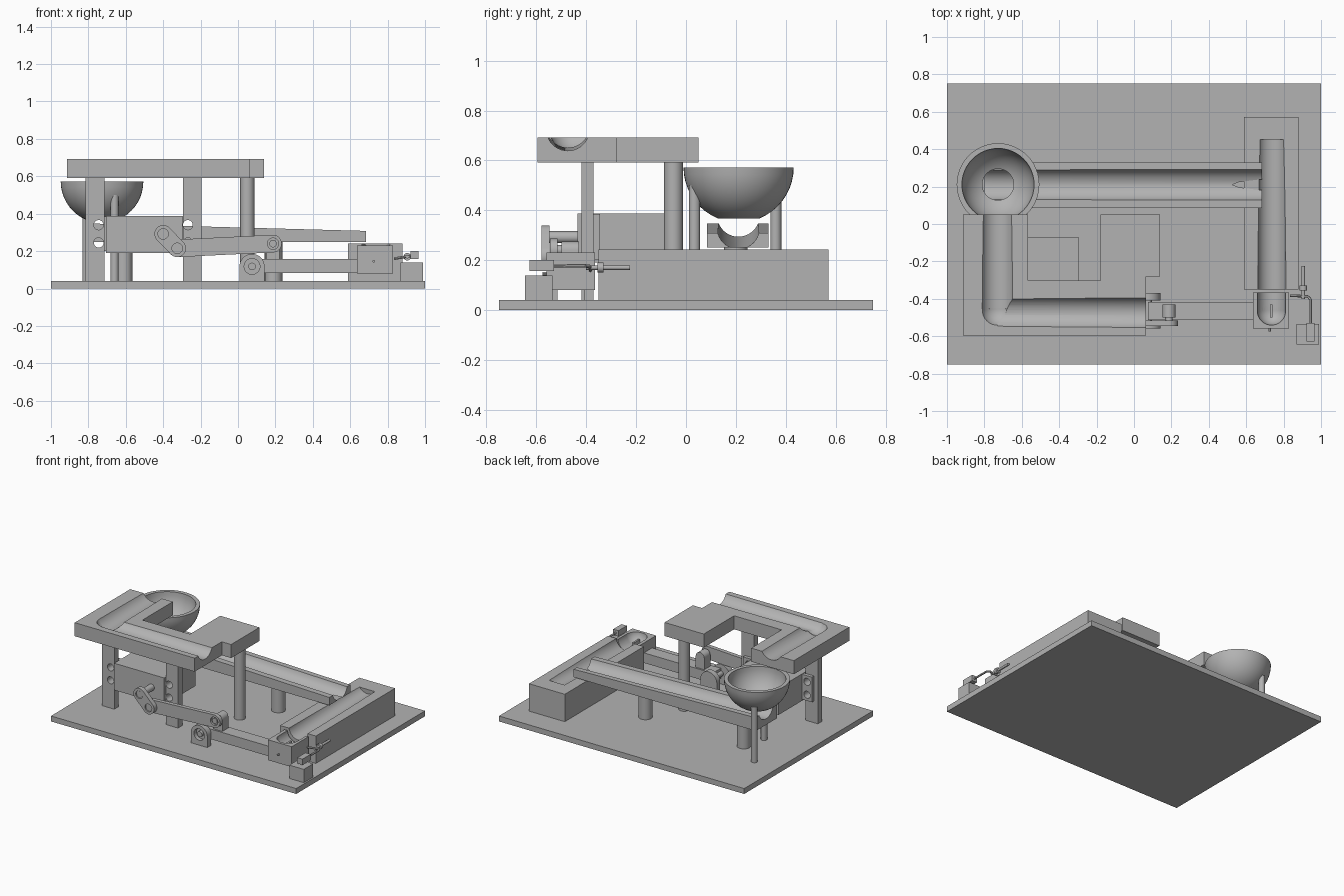
import bpy, bmesh, math
from mathutils import Vector, Matrix

if "Cube" in bpy.data.objects:
    bpy.data.objects.remove(bpy.data.objects["Cube"])

grey = bpy.data.materials.new("plain grey")
grey.diffuse_color = (0.45, 0.45, 0.45, 1)
grey.use_nodes = True
grey.node_tree.nodes["Principled BSDF"].inputs["Base Color"].default_value = grey.diffuse_color


def finish(name, bm):
    bmesh.ops.recalc_face_normals(bm, faces=bm.faces)
    me = bpy.data.meshes.new(name)
    bm.to_mesh(me)
    bm.free()
    me.materials.append(grey)
    ob = bpy.data.objects.new(name, me)
    bpy.context.collection.objects.link(ob)
    return ob


def box(name, x0, x1, y0, y1, z0, z1):
    bm = bmesh.new()
    bmesh.ops.create_cube(bm, size=1)
    for v in bm.verts:
        v.co = ((x0 + x1) / 2 + v.co.x * (x1 - x0), (y0 + y1) / 2 + v.co.y * (y1 - y0),
                (z0 + z1) / 2 + v.co.z * (z1 - z0))
    return finish(name, bm)


def rod(name, a, b, r, seg=40):
    a, b = Vector(a), Vector(b)
    d = b - a
    bm = bmesh.new()
    bmesh.ops.create_cone(bm, cap_ends=True, segments=seg, radius1=r, radius2=r, depth=d.length,
                          matrix=Matrix.Translation((a + b) / 2) @ d.to_track_quat('Z', 'Y').to_matrix().to_4x4())
    return finish(name, bm)


def ball(name, c, r):
    bm = bmesh.new()
    bmesh.ops.create_uvsphere(bm, u_segments=48, v_segments=24, radius=r, matrix=Matrix.Translation(c))
    return finish(name, bm)


def prism(name, pts, lo, hi, axis):
    """Extrude an outline: axis 'z' takes (x, y) points, axis 'y' takes (x, z) points."""
    put = (lambda p, h: (p[0], p[1], h)) if axis == 'z' else (lambda p, h: (p[0], h, p[1]))
    bm = bmesh.new()
    f = bm.faces.new([bm.verts.new(put(p, lo)) for p in pts])
    ext = bmesh.ops.extrude_face_region(bm, geom=[f])['geom']
    shift = Vector(put((0, 0), hi - lo))
    bmesh.ops.translate(bm, vec=shift, verts=[g for g in ext if isinstance(g, bmesh.types.BMVert)])
    return finish(name, bm)


def link_bar(name, a, b, ra, rb, y0, y1):
    """Flat bar with round ends between two pivots in the xz plane."""
    t = math.atan2(b[1] - a[1], b[0] - a[0])
    pts = []
    for c, r, s in ((a, ra, t + math.pi / 2), (b, rb, t - math.pi / 2)):
        pts += [(c[0] + r * math.cos(s + math.pi * i / 16), c[1] + r * math.sin(s + math.pi * i / 16))
                for i in range(17)]
    return prism(name, pts, y0, y1, 'y')


def cut(ob, *tools, op='DIFFERENCE'):
    for t in tools:
        m = ob.modifiers.new("cut", 'BOOLEAN')
        m.operation, m.solver, m.object = op, 'EXACT', t
        me = bpy.data.meshes.new_from_object(ob.evaluated_get(bpy.context.evaluated_depsgraph_get()))
        ob.modifiers.clear()
        ob.data = me
        bpy.data.objects.remove(t)
    return ob


# base plate
box("base_plate", -1, 1, -.75, .75, 0, .04)

# upper track slab with an L-shaped gutter
slab = prism("upper_track", [(-.914, -.596), (.064, -.596), (.064, -.28), (.14, -.28), (.14, .05),
                             (-.18, .05), (-.18, -.303), (-.567, -.303), (-.567, .05), (-.914, .05)],
             .592, .692, 'z')
cut(slab, rod("c", (-.73, -.455, .724), (-.73, .1, .738), .088),
    rod("c", (-.73, -.474, .738), (.1, -.474, .724), .086),
    ball("c", (-.73, -.46, .726), .088))
# rounded inner corner of the gutter
cut(slab, rod("c", (-.73, -.40, .745), (-.66, -.474, .745), .08))

# flat front posts with motor screw holes, and one round post
for name, x0, x1, hx in (("front_post_left", -.816, -.715, -.745), ("front_post_right", -.295, -.195, -.268)):
    post = box(name, x0, x1, -.42, -.37, .04, .592)
    ear = box("motor_ear", min(hx - .04, x0 + .04), max(hx + .045, x1 - .04), -.37, -.345, .2, .385)
    for z in (.245, .34):
        cut(post, rod("c", (hx, -.5, z), (hx, -.3, z), .026))
        cut(ear, rod("c", (hx, -.5, z), (hx, -.3, z), .026))
rod("round_post", (.05, -.05, .04), (.05, -.05, .592), .038)

# motor, shaft, crank, connecting rod
box("motor_body", -.705, -.297, -.436, -.07, .19, .388)
rod("motor_shaft", (-.4, -.575, .292), (-.4, -.436, .292), .024)
crank = link_bar("crank", (-.4, .292), (-.325, .215), .047, .047, -.58, -.547)
cut(crank, rod("c", (-.4, -.6, .292), (-.4, -.57, .292), .028), rod("c", (-.325, -.6, .215), (-.325, -.57, .215), .028))
conrod = link_bar("connecting_rod", (-.325, .215), (.187, .24), .047, .047, -.545, -.515)
cut(conrod, rod("c", (.187, -.6, .24), (.187, -.53, .24), .03))
rod("rod_pin", (.187, -.54, .24), (.187, -.44, .24), .02)

# lifting lever with bearings
link_bar("lever_post", (.187, .12), (.187, .24), .035, .035, -.50, -.43)
box("lever_arm", .075, .64, -.513, -.417, .083, .157)
rod("lever_axle", (.075, -.555, .118), (.075, -.37, .118), .02)
arch = [(.075 + .067 * math.cos(math.pi * i / 20), .118 + .067 * math.sin(math.pi * i / 20)) for i in range(21)]
for name, y0, y1 in (("bearing_front", -.56, -.515), ("bearing_back", -.41, -.37)):
    b = prism(name, [(.142, .04)] + arch + [(.008, .04)], y0, y1, 'y')
    cut(b, rod("c", (.075, y0 - .02, .118), (.075, y0 + .03, .118), .042))

# ball cup on the lever end
cup = box("lever_cup", .635, .83, -.56, -.365, .08, .23)
cut(cup, ball("c", (.735, -.465, .235), .076), rod("c", (.735, -.465, .235), (.735, -.3, .235), .076))
box("cup_blade", .727, .741, -.50, -.43, .15, .2)
rod("cup_pin", (.725, -.575, .146), (.725, -.55, .146), .007, 12)

# lower trough block
trough = box("lower_trough", .588, .88, -.35, .572, .04, .242)
cut(trough, rod("c", (.737, -.40, .248), (.737, .45, .285), .076))

# sloping gutter from bowl to trough, on round posts
gutter = prism("sloping_gutter", [(-.8, .25), (.685, .25), (.685, .308), (-.8, .348)], .085, .33, 'y')
cut(gutter, rod("c", (-.95, .21, .384), (.8, .21, .326), .085))
for i, x in enumerate((-.612, .19)):
    rod("gutter_post_%d" % i, (x, .2, .04), (x, .2, .252), .047)

# bowl with a drain hole, and its legs
BC = Vector((-.727, .211, .572))
bowl = ball("bowl", BC, .221)
cut(bowl, box("c", -1.1, -.4, -.2, .6, .572, .9), ball("c", BC, .193),
    rod("c", (-.727, .211, .2), (-.727, .211, .5), .084))
for i, (x, y, top) in enumerate(((-.81, .36, .45), (-.66, .034, .5))):
    leg = rod("bowl_leg_%d" % i, (x, y, .04), (x, y, top), .022, 24)
    cut(leg, ball("c", BC, .205))

# release latch
box("latch_block", .87, .988, -.645, -.535, .04, .138)
box("latch_weight", .922, .965, -.627, -.53, .157, .2)
rod("latch_shaft", (.905, -.4, .17), (.905, -.225, .17), .009, 16)
rod("latch_collar", (.905, -.355, .17), (.905, -.33, .17), .02, 24)
path = [(.835, -.383, .16), (.93, -.387, .175), (.945, -.405, .177), (.945, -.54, .178)]
for i in range(3):
    rod("latch_wire_%d" % i, path[i], path[i + 1], .007, 12)

# smooth curved faces, keep edges sharp
bpy.ops.object.select_all(action='SELECT')
bpy.context.view_layer.objects.active = bpy.data.objects["bowl"]
bpy.ops.object.shade_smooth_by_angle(angle=math.radians(30))
